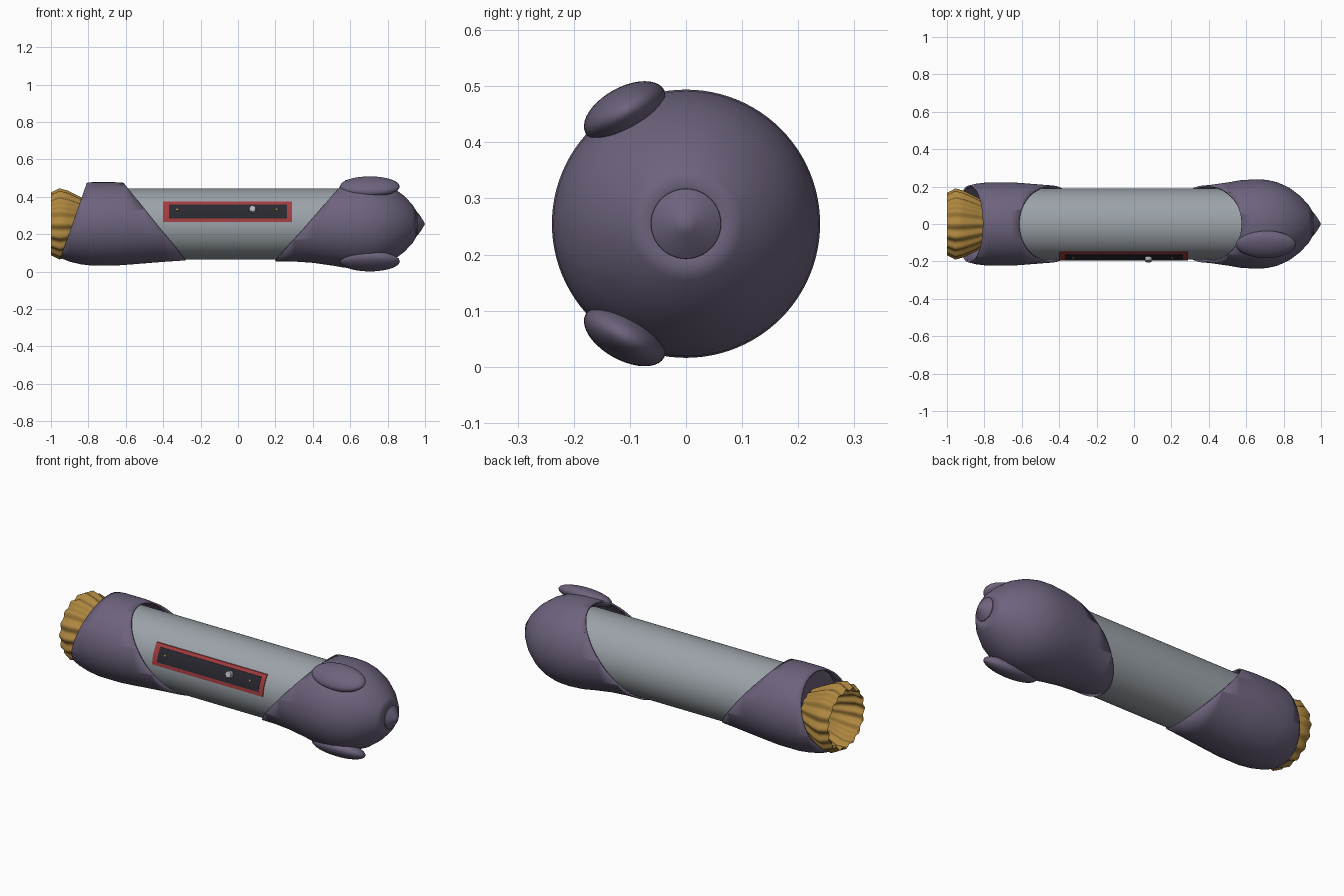
import bpy, bmesh, math
from mathutils import Vector, Matrix

if "Cube" in bpy.data.objects:
    bpy.data.objects.remove(bpy.data.objects["Cube"])

AXIS = 0.255          # height of the long axis
BODY_R = 0.19


def material(name, rgb):
    m = bpy.data.materials.new(name)
    m.diffuse_color = (*rgb, 1)
    m.use_nodes = True
    m.node_tree.nodes["Principled BSDF"].inputs["Base Color"].default_value = m.diffuse_color
    return m


PURPLE = material("dusty purple", (0.155, 0.125, 0.205))
GREY = material("hull grey", (0.33, 0.365, 0.395))
GOLD = material("gold", (0.42, 0.24, 0.05))
RED = material("panel red", (0.36, 0.045, 0.05))
DARK = material("panel dark", (0.022, 0.022, 0.03))
SILVER = material("knob silver", (0.42, 0.44, 0.47))


def finish(bm, name, mat, angle=35):
    bmesh.ops.recalc_face_normals(bm, faces=bm.faces)
    me = bpy.data.meshes.new(name)
    bm.to_mesh(me)
    bm.free()
    me.materials.append(mat)
    ob = bpy.data.objects.new(name, me)
    bpy.context.collection.objects.link(ob)
    bpy.ops.object.select_all(action='DESELECT')
    ob.select_set(True)
    bpy.context.view_layer.objects.active = ob
    bpy.ops.object.shade_smooth_by_angle(angle=math.radians(angle))
    return ob


def revolve(profile, n=96, lobes=0, depth=0.0, caps=False):
    """Spin (x, radius) points around the long axis, optionally pleated."""
    bm = bmesh.new()
    rings = []
    for x, r in profile:
        ring = []
        for i in range(n):
            a = 2 * math.pi * i / n
            q = r * (1 + depth * math.cos(lobes * a))
            ring.append(bm.verts.new((x, q * math.cos(a), AXIS + q * math.sin(a))))
        rings.append(ring)
    for r0, r1 in zip(rings, rings[1:]):
        for i in range(n):
            j = (i + 1) % n
            bm.faces.new((r0[i], r0[j], r1[j], r1[i]))
    if caps:
        bm.faces.new(rings[0])
        bm.faces.new(rings[-1])
    bmesh.ops.remove_doubles(bm, verts=bm.verts, dist=1e-5)
    return bm


def trim(bm, point, normal):
    """Slice off everything on the side the normal points to."""
    bmesh.ops.bisect_plane(bm, geom=bm.verts[:] + bm.edges[:] + bm.faces[:],
                           plane_co=point, plane_no=normal, clear_outer=True)


def shell(ob, thickness=0.009):
    s = ob.modifiers.new("thickness", 'SOLIDIFY')
    s.thickness = thickness
    s.offset = -1


# Central tube and rear bulkhead
finish(revolve([(-0.77, BODY_R), (0.62, BODY_R)], caps=True), "body_tube", GREY)
finish(revolve([(-0.79, 0.208), (-0.74, 0.208)], caps=True), "rear_bulkhead", PURPLE)

# Nose shell with slanted opening
bm = revolve([(0.15, 0.2), (0.3, 0.201), (0.4, 0.208), (0.5, 0.222), (0.57, 0.234),
              (0.65, 0.239), (0.71, 0.236), (0.77, 0.222), (0.83, 0.194),
              (0.89, 0.149), (0.935, 0.1), (0.957, 0.063)])
trim(bm, (0.2, 0, 0.055), (-0.435, 0, 0.375))
shell(finish(bm, "nose_shell", PURPLE))
finish(revolve([(0.953, 0.063), (0.96, 0.062), (0.975, 0.042), (0.99, 0.018),
                (1.0, 0.0)], 48), "nose_tip", PURPLE)

# Rear shell, slanted at both ends
bm = revolve([(-0.98, 0.165), (-0.94, 0.186), (-0.9, 0.202), (-0.84, 0.216),
              (-0.78, 0.223), (-0.66, 0.223), (-0.6, 0.219), (-0.5, 0.211),
              (-0.4, 0.203), (-0.25, 0.193)])
trim(bm, (-0.28, 0, 0.06), (0.40, 0, 0.32))
trim(bm, (-0.95, 0, 0.07), (-0.40, 0, 0.14))
shell(finish(bm, "rear_shell", PURPLE))

# Pleated nozzle, open at the back
finish(revolve([(-0.77, 0.1), (-0.85, 0.142), (-0.91, 0.17), (-0.955, 0.182),
                (-1.0, 0.16), (-0.995, 0.152), (-0.95, 0.155), (-0.88, 0.125),
                (-0.8, 0.06)], 128, 16, 0.045, caps=True), "nozzle", GOLD, 60)

# Side pods, mirrored above and below the axis
for side, name in ((1, "upper_pod"), (-1, "lower_pod")):
    bm = bmesh.new()
    bmesh.ops.create_uvsphere(bm, u_segments=32, v_segments=20, radius=1)
    mat = (Matrix.Translation((0.705, -0.109, AXIS + side * 0.2))
           @ Matrix.Rotation(side * math.radians(29), 4, 'X')
           @ Matrix.Diagonal((0.16, 0.08, 0.043, 1)))
    bmesh.ops.transform(bm, matrix=mat, verts=bm.verts)
    finish(bm, name, PURPLE)


def on_hull(x, z, r):
    dz = z - AXIS
    return Vector((x, -math.sqrt(r * r - dz * dz), z))


def hull_plate(name, x0, x1, z0, z1, r, mat, steps=10):
    """Thin plate that follows the curve of the tube."""
    bm = bmesh.new()
    rows = []
    for i in range(steps + 1):
        z = z0 + (z1 - z0) * i / steps
        rows.append([bm.verts.new(on_hull(x, z, q))
                     for x, q in ((x0, r), (x1, r), (x1, BODY_R - 0.004), (x0, BODY_R - 0.004))])
    for a, b in zip(rows, rows[1:]):
        for k in range(4):
            bm.faces.new((a[k], a[(k + 1) % 4], b[(k + 1) % 4], b[k]))
    bm.faces.new(rows[0])
    bm.faces.new(rows[-1])
    return finish(bm, name, mat)


# Control panel: red frame, dark centre
hull_plate("panel_frame", -0.4, 0.29, 0.265, 0.375, 0.195, RED)
hull_plate("panel_face", -0.37, 0.262, 0.285, 0.36, 0.1965, DARK)


def button(name, x, z, radius, height, mat):
    p = on_hull(x, z, 0.196)
    out = Vector((0, p.y, p.z - AXIS)).normalized()
    bm = bmesh.new()
    bmesh.ops.create_cone(bm, cap_ends=True, segments=20, radius1=radius,
                          radius2=radius * 0.85, depth=height)
    rot = out.to_track_quat('Z', 'Y').to_matrix().to_4x4()
    bmesh.ops.transform(bm, matrix=Matrix.Translation(p + out * height * 0.4) @ rot,
                        verts=bm.verts)
    finish(bm, name, mat)


# Knob and indicator studs
button("knob", 0.077, 0.33, 0.02, 0.022, SILVER)
button("left_stud", -0.325, 0.33, 0.007, 0.006, GOLD)
button("right_stud", 0.205, 0.33, 0.007, 0.006, GOLD)
